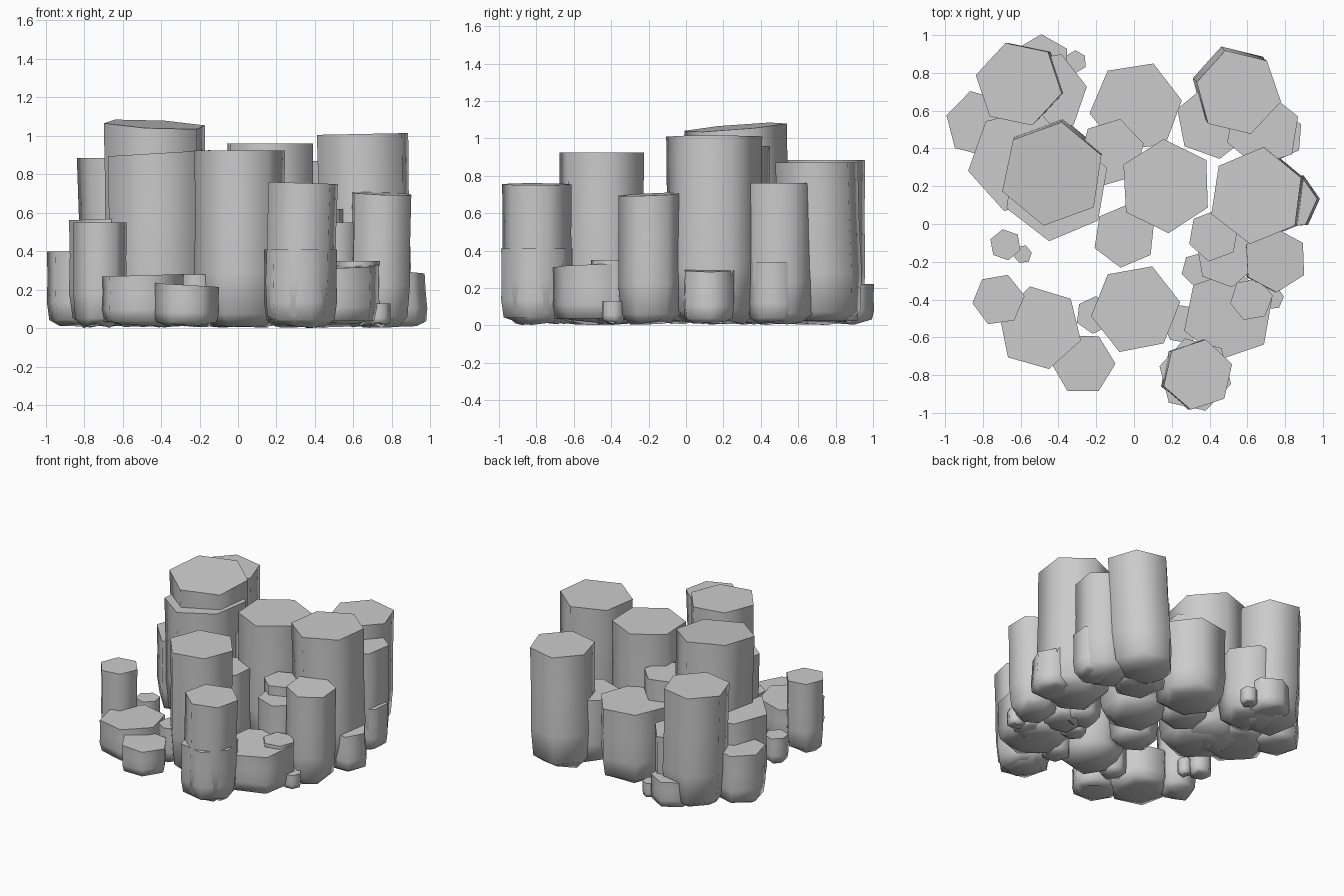
import bpy, bmesh, math, random

if "Cube" in bpy.data.objects:
    bpy.data.objects.remove(bpy.data.objects["Cube"])
random.seed(4)

# vertical profile: (height fraction, radius factor); top rim stays crisp, foot is chamfered
PROFILE = [(0.0, 0.62), (0.06, 0.93), (0.3, 1.0), (0.65, 0.985), (1.0, 1.0)]


def column(name, x, y, r, h, rot=0, lean=(0, 0), slope=(0, 0), sides=6):
    """Prism of rock: x, y, r describe the top; lean shifts the foot; slope tilts the top."""
    bm = bmesh.new()
    jitter = [random.uniform(0.97, 1.02) for _ in range(sides)]
    z0 = 0.02
    rings = []
    for f, k in PROFILE:
        ring = []
        for i in range(sides):
            a = math.radians(rot) + math.tau * i / sides
            rad = r * k * jitter[i]
            dx, dy = rad * math.cos(a), rad * math.sin(a)
            z = z0 + (h - z0) * f + f ** 3 * (slope[0] * dx + slope[1] * dy)
            if f == 0:
                z += random.uniform(-0.018, 0.01)
            ring.append(bm.verts.new((x + dx + lean[0] * (1 - f), y + dy + lean[1] * (1 - f), z)))
        rings.append(ring)
    for lo, hi in zip(rings, rings[1:]):
        for i in range(sides):
            j = (i + 1) % sides
            bm.faces.new((lo[i], lo[j], hi[j], hi[i])).smooth = True
    bm.faces.new(rings[0][::-1]).smooth = True
    top = bm.faces.new(rings[-1])
    for e in top.edges:
        e.smooth = False
    me = bpy.data.meshes.new(name)
    bm.to_mesh(me)
    bm.free()
    ob = bpy.data.objects.new(name, me)
    bpy.context.collection.objects.link(ob)


# main tall columns
column("back_left_column", -0.61, 0.74, 0.235, 0.885, 48, (0.02, 0))
column("tallest_column", -0.43, 0.27, 0.28, 1.06, 20, (0.01, 0.03), (-0.05, 0.08))
column("tallest_column_collar", -0.41, 0.19, 0.285, 0.91, 22, (0, 0.01), (0.06, 0))
column("centre_column", 0.17, 0.20, 0.25, 0.96, 33)
column("right_column", 0.65, 0.15, 0.26, 1.01, 22, (0.02, 0), (0.02, 0))
column("front_centre_column", 0.01, -0.45, 0.24, 0.925, 9)
column("back_right_column", 0.55, 0.70, 0.23, 0.87, 47, (-0.03, 0.03))
column("front_right_column", 0.34, -0.80, 0.19, 0.755, 18, (-0.02, 0), (-0.03, 0))
column("right_front_column", 0.75, -0.19, 0.175, 0.70, 32, (-0.01, 0), (-0.04, 0.04))
column("right_back_step_column", 0.68, 0.50, 0.20, 0.76, 20)

# medium columns
column("back_centre_column", 0.01, 0.62, 0.25, 0.56, 8)
column("inner_back_column", -0.12, 0.38, 0.18, 0.72, 15)
column("inner_centre_column", -0.05, -0.06, 0.17, 0.60, 23)
column("left_step_column", -0.60, 0.34, 0.28, 0.57, 12, (0, 0), (0.03, 0))
column("left_front_column", -0.72, -0.40, 0.14, 0.55, 8)
column("right_inner_column", 0.49, -0.17, 0.165, 0.55, 40)
column("right_inner_column_upper", 0.42, -0.06, 0.14, 0.62, 20)
column("back_left_step", -0.46, 0.69, 0.22, 0.50, 10)
column("back_right_step", 0.42, 0.54, 0.20, 0.50, 40)
column("front_right_collar", 0.325, -0.80, 0.20, 0.41, 46)

# low stumps
column("left_outer_stump", -0.82, 0.53, 0.18, 0.40, 45)
column("front_left_stump", -0.50, -0.55, 0.225, 0.275, 43, (0, 0), (0.03, 0))
column("front_left_low_stump", -0.27, -0.74, 0.17, 0.225, 0, (0, 0), (-0.06, 0))
column("front_right_stump", 0.50, -0.48, 0.245, 0.32, 20, (0, 0), (0.03, 0.04))
column("front_right_small_stump", 0.62, -0.40, 0.115, 0.35, 10)
column("right_outer_stump", 0.82, 0.12, 0.15, 0.30, 5, (0.02, 0), (-0.1, 0))
column("right_back_stump", 0.76, 0.47, 0.14, 0.34, 25)
column("back_outer_stump", -0.49, 0.85, 0.155, 0.22, 30)
column("front_inner_stump", -0.21, -0.48, 0.10, 0.28, 25)
column("front_middle_stump", 0.26, -0.53, 0.11, 0.22, 50)
column("inner_right_stump", 0.34, -0.24, 0.09, 0.25, 15)

# pebbles around the foot
column("left_pebble", -0.68, -0.11, 0.085, 0.21, 40)
column("left_small_pebble", -0.59, -0.16, 0.05, 0.13, 10)
column("back_pebble", -0.31, 0.86, 0.06, 0.13, 30)
column("right_pebble", 0.73, -0.39, 0.065, 0.13, 5)
